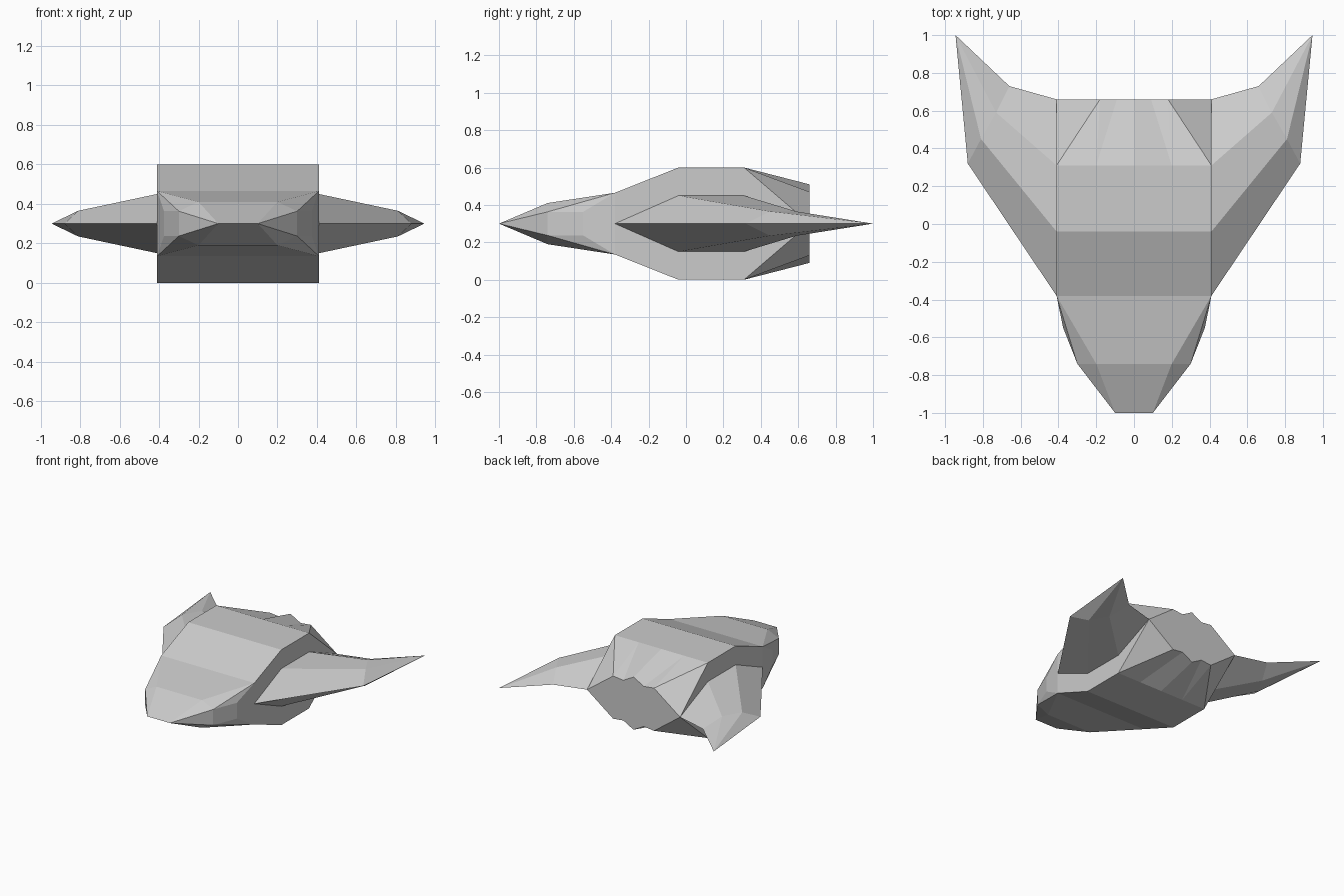
import bpy
import bmesh

default_cube = bpy.data.objects.get("Cube")
if default_cube:
    bpy.data.objects.remove(default_cube, do_unlink=True)

MID_HEIGHT = 0.3

# Single hull colour
hull_grey = bpy.data.materials.new("hull_grey")
hull_grey.use_nodes = True
grey = (0.6, 0.6, 0.6, 1)
hull_grey.diffuse_color = grey
hull_grey.node_tree.nodes["Principled BSDF"].inputs["Base Color"].default_value = grey


def foot(point):
    """The point dropped onto the horizontal plane of symmetry."""
    return (point[0], point[1], 0)


def build(name, faces, x_signs, z_signs=(1, -1)):
    """Make a flat-shaded object from one portion and its reflections."""
    bm = bmesh.new()
    for sx in x_signs:
        for sz in z_signs:
            for face in faces:
                corners = list(dict.fromkeys(face))
                if len(corners) > 2:
                    bm.faces.new([bm.verts.new((sx * x, y, sz * z)) for x, y, z in corners])
    bmesh.ops.remove_doubles(bm, verts=bm.verts, dist=0.001)
    bmesh.ops.recalc_face_normals(bm, faces=bm.faces)
    mesh = bpy.data.meshes.new(name)
    bm.to_mesh(mesh)
    bm.free()
    mesh.materials.append(hull_grey)
    obj = bpy.data.objects.new(name, mesh)
    obj.location.z = MID_HEIGHT
    bpy.context.collection.objects.link(obj)
    return obj


def station(y, *profile):
    """Upper cross-section from the centre line out to the edge."""
    return [(x, y, z) for x, z in profile]


# Hull: upper cross-sections from nose to tail
nose = station(-1, (0, 0), (0.1, 0), (0.1, 0))
brow = station(-0.74, (0, 0.11), (0.2, 0.11), (0.3, 0.063))
shoulder = station(-0.38, (0, 0.165), (0.2, 0.165), (0.41, 0.165))
roof_front = station(-0.04, (0, 0.3), (0.2, 0.3), (0.41, 0.3))
roof_back = station(0.31, (0, 0.3), (0.2, 0.3), (0.41, 0.3))
tail = station(0.66, (0, 0.21), (0.09, 0.16), (0.18, 0.17))
rows = [nose, brow, shoulder, roof_front, roof_back, tail]

# Hull: skin the roof between neighbouring sections
hull_faces = []
for front, back in zip(rows, rows[1:]):
    hull_faces.append((front[0], front[1], back[1], back[0]))
    hull_faces.append((front[1], back[2], back[1]))
    hull_faces.append((front[1], front[2], back[2]))

# Hull: side walls, cheeks and rear plate
cheek = (0.375, -0.55, 0.063)
tail_corner = (0.41, 0.66, 0)
n, b, s, f, r, t = [row[-1] for row in rows]
for front, back in ((b, cheek), (cheek, s), (s, f), (f, r)):
    hull_faces.append((front, back, foot(back), foot(front)))
hull_faces += [
    (n, b, foot(b)),
    (b, s, cheek),
    (r, tail_corner, foot(r)),
    (r, t, tail_corner),
    (foot(tail[0]), tail_corner, t, tail[1], tail[0]),
]
build("hull", hull_faces, (1, -1))

# Wings: root and outer sections from leading to trailing edge, then the tip
wing_root = [(0.41, -0.38, 0), (0.41, -0.04, 0.15), (0.41, 0.31, 0.15), tail_corner]
wing_outer = [(0.88, 0.32, 0), (0.81, 0.45, 0.065), (0.73, 0.59, 0.065), (0.66, 0.73, 0)]
wing_tip = (0.945, 1, 0)
wing_faces = []
for i in range(len(wing_root) - 1):
    wing_faces.append((wing_root[i], wing_outer[i], wing_outer[i + 1], wing_root[i + 1]))
    wing_faces.append((wing_outer[i], wing_tip, wing_outer[i + 1]))
for side, sign in (("left", 1), ("right", -1)):
    build(side + "_wing", wing_faces, (sign,))
